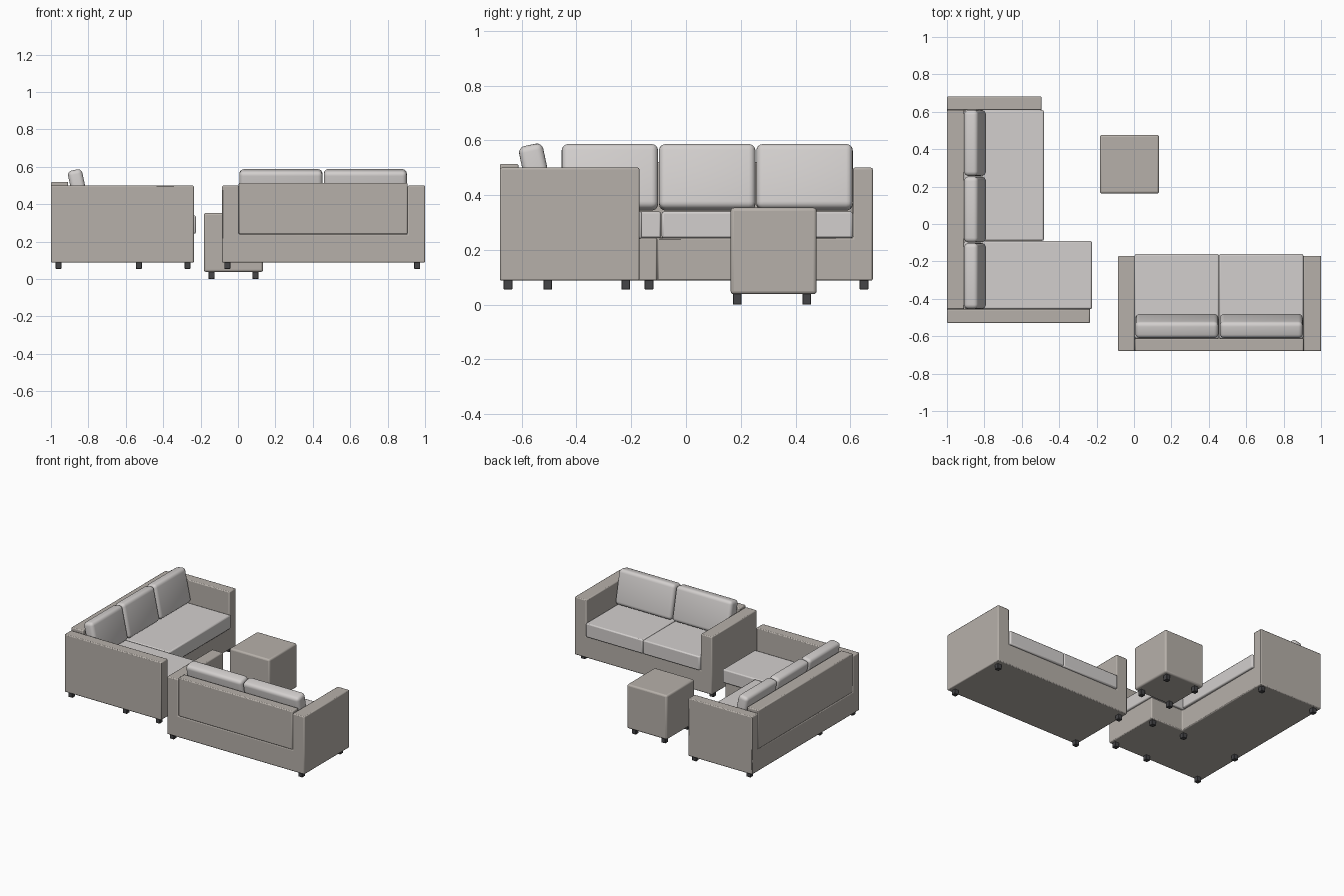
import bpy, bmesh, math
from mathutils import Matrix

if "Cube" in bpy.data.objects:
    bpy.data.objects.remove(bpy.data.objects["Cube"])


def material(name, col):
    m = bpy.data.materials.new(name)
    m.diffuse_color = (*col, 1)
    m.use_nodes = True
    m.node_tree.nodes["Principled BSDF"].inputs["Base Color"].default_value = m.diffuse_color
    return m


FRAME = material("taupe_fabric", (0.47, 0.435, 0.40))
CUSHION = material("light_grey_fabric", (0.65, 0.625, 0.615))
FOOT = material("dark_feet", (0.06, 0.06, 0.064))


def finish(name, bm, mat, bevel=0.0, segs=2):
    bmesh.ops.recalc_face_normals(bm, faces=bm.faces[:])
    me = bpy.data.meshes.new(name)
    bm.to_mesh(me)
    bm.free()
    me.materials.append(mat)
    ob = bpy.data.objects.new(name, me)
    bpy.context.collection.objects.link(ob)
    if bevel:
        mod = ob.modifiers.new("rounded_edges", 'BEVEL')
        mod.width, mod.segments = bevel, segs
        mod.limit_method, mod.angle_limit = 'ANGLE', math.radians(40)
    bpy.ops.object.select_all(action='DESELECT')
    ob.select_set(True)
    bpy.context.view_layer.objects.active = ob
    bpy.ops.object.shade_smooth_by_angle(angle=math.radians(35))
    return ob


def box(name, x, y, z, mat, bevel=0.0, segs=2):
    bm = bmesh.new()
    bmesh.ops.create_cube(bm, size=1)
    for v in bm.verts:
        v.co = [(a + b) / 2 + c * (b - a) for (a, b), c in zip((x, y, z), v.co)]
    return finish(name, bm, mat, bevel, segs)


def stepped_body(name, xs, ys, zs, heights):
    """One-piece sofa body: each plan cell rises to level heights[i][j]."""
    bm = bmesh.new()
    verts = {}

    def vert(p):
        if p not in verts:
            verts[p] = bm.verts.new((xs[p[0]], ys[p[1]], zs[p[2]]))
        return verts[p]

    def filled(i, j, k):
        return (0 <= i < len(xs) - 1 and 0 <= j < len(ys) - 1
                and 0 <= k < heights[i][j])

    for i in range(len(xs) - 1):
        for j in range(len(ys) - 1):
            for k in range(heights[i][j]):
                for ax in range(3):
                    for side in (0, 1):
                        n = [i, j, k]
                        n[ax] += 2 * side - 1
                        if filled(*n):
                            continue
                        quad = []
                        for u, w in ((0, 0), (1, 0), (1, 1), (0, 1)):
                            p = [i, j, k]
                            p[ax] += side
                            p[(ax + 1) % 3] += u
                            p[(ax + 2) % 3] += w
                            quad.append(vert(tuple(p)))
                        bm.faces.new(quad if side else quad[::-1])
    bmesh.ops.dissolve_limit(bm, angle_limit=0.01, verts=bm.verts[:], edges=bm.edges[:])
    return finish(name, bm, FRAME, 0.006)


def pillow(name, width, thick, height, centre, turn):
    """Puffed back cushion leaning 12 degrees towards its own back (-y)."""
    bm = bmesh.new()
    bmesh.ops.create_cube(bm, size=1)
    bmesh.ops.scale(bm, vec=(width, thick, height), verts=bm.verts)
    bmesh.ops.bevel(bm, geom=bm.edges[:], offset=0.024, segments=4,
                    profile=0.5, affect='EDGES')
    ob = finish(name, bm, CUSHION)
    ob.matrix_world = (Matrix.Translation(centre) @ Matrix.Rotation(turn, 4, 'Z')
                       @ Matrix.Rotation(math.radians(12), 4, 'X'))
    return ob


def feet(name, points, z0, z1, r=0.016):
    for n, (x, y) in enumerate(points):
        box(f"{name}_{n + 1}", (x - r, x + r), (y - r, y + r), (z0, z1 + 0.005),
            FOOT, 0.002, 1)


# Corner sofa: body, back panel, seats, pillows, feet
stepped_body("corner_sofa_body", [-1, -0.495, -0.236], [-0.53, -0.456, -0.105, 0.61, 0.682],
             [0.088, 0.243, 0.5], [[2, 1, 1, 2], [2, 1, 0, 0]])
box("corner_sofa_back", (-1, -0.908), (-0.455, 0.609), (0.243, 0.52), FRAME, 0.006)
box("long_seat", (-0.908, -0.482), (-0.089, 0.609), (0.243, 0.34), CUSHION, 0.008)
box("chaise_seat", (-0.908, -0.225), (-0.455, -0.091), (0.243, 0.34), CUSHION, 0.008)
for n in range(3):
    pillow(f"corner_pillow_{n + 1}", 0.352, 0.078, 0.242,
           (-0.85, -0.278 + n * 0.3555, 0.465), -math.pi / 2)
feet("corner_sofa_foot", [(x, y) for x in (-0.96, -0.53) for y in (-0.505, -0.135, 0.65)]
     + [(-0.27, -0.505), (-0.27, -0.135)], 0.055, 0.088)

# Two-seat sofa
stepped_body("two_seat_body", [-0.085, 0.003, 0.907, 1], [-0.68, -0.17],
             [0.088, 0.24, 0.5], [[2], [1], [2]])
box("two_seat_back", (0.004, 0.906), (-0.68, -0.612), (0.24, 0.514), FRAME, 0.006)
for n in range(2):
    x = 0.004 + n * 0.451
    box(f"two_seat_cushion_{n + 1}", (x, x + 0.45), (-0.612, -0.16), (0.24, 0.34), CUSHION, 0.008)
    pillow(f"two_seat_pillow_{n + 1}", 0.444, 0.09, 0.242, (x + 0.2255, -0.545, 0.465), 0)
feet("two_seat_foot", [(x, y) for x in (-0.057, 0.958) for y in (-0.65, -0.22)], 0.055, 0.088)

# Cube footstool
box("footstool", (-0.182, 0.134), (0.163, 0.477), (0.038, 0.354), FRAME, 0.012, 3)
feet("footstool_foot", [(x, y) for x in (-0.141, 0.093) for y in (0.187, 0.441)], 0, 0.038)
